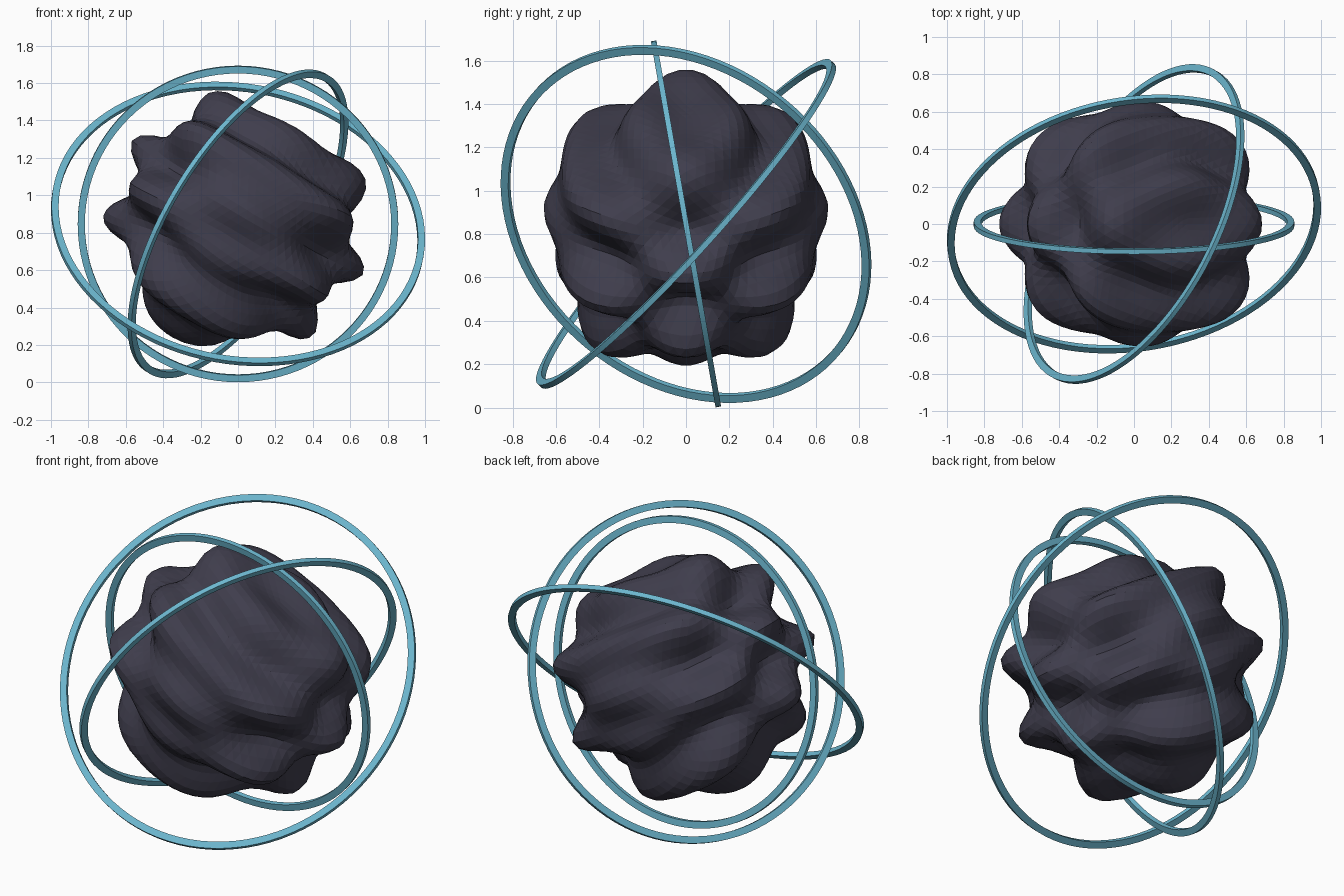
import bpy, bmesh, math
from mathutils import Vector, Matrix

if "Cube" in bpy.data.objects:
    bpy.data.objects.remove(bpy.data.objects["Cube"])

CENTRE = Vector((0, 0, 0.847))


def material(name, rgb):
    m = bpy.data.materials.new(name)
    m.diffuse_color = (*rgb, 1)
    m.use_nodes = True
    m.node_tree.nodes["Principled BSDF"].inputs["Base Color"].default_value = m.diffuse_color
    return m


def add_object(name, bm, mat, rotation):
    mesh = bpy.data.meshes.new(name)
    bm.to_mesh(mesh)
    bm.free()
    mesh.materials.append(mat)
    ob = bpy.data.objects.new(name, mesh)
    bpy.context.collection.objects.link(ob)
    ob.matrix_world = Matrix.Translation(CENTRE) @ rotation.to_4x4()
    return ob


dark = material("dark_slate", (0.05, 0.047, 0.073))
teal = material("pale_teal", (0.15, 0.47, 0.62))

# Lumpy core: a faceted sphere rippled by crossed waves, tilted about y
bm = bmesh.new()
bmesh.ops.create_icosphere(bm, subdivisions=5, radius=1)
for v in bm.verts:
    d = v.co.normalized()
    wave = math.sin(10.3 * d.z) * math.cos(5.1 * d.y)
    v.co = d * (0.632 + 0.09 * wave)
add_object("rippled_core", bm, dark, Matrix.Rotation(math.radians(30), 3, 'Y'))


# Flat bands circling the core, each given by outer radius and axis
def ring(name, outer, axis, width=0.038, height=0.026, steps=96):
    bm = bmesh.new()
    loops = []
    for i in range(steps):
        a = 2 * math.pi * i / steps
        section = [(outer, -height / 2), (outer, height / 2),
                   (outer - width, height / 2), (outer - width, -height / 2)]
        loops.append([bm.verts.new((r * math.cos(a), r * math.sin(a), h)) for r, h in section])
    for i in range(steps):
        p, q = loops[i], loops[(i + 1) % steps]
        for j in range(4):
            k = (j + 1) % 4
            bm.faces.new((p[j], q[j], q[k], p[k]))
    bmesh.ops.recalc_face_normals(bm, faces=bm.faces)
    turn = Vector((0, 0, 1)).rotation_difference(Vector(axis).normalized())
    ob = add_object(name, bm, teal, turn.to_matrix())
    bpy.ops.object.select_all(action='DESELECT')
    bpy.context.view_layer.objects.active = ob
    ob.select_set(True)
    bpy.ops.object.shade_smooth_by_angle(angle=math.radians(40))


ring("inner_ring", 0.857, (0, 0.985, 0.174))
ring("middle_ring", 0.93, (-0.78, 0.406, 0.472))
ring("outer_ring", 1.007, (0.13, -0.735, 0.665))
